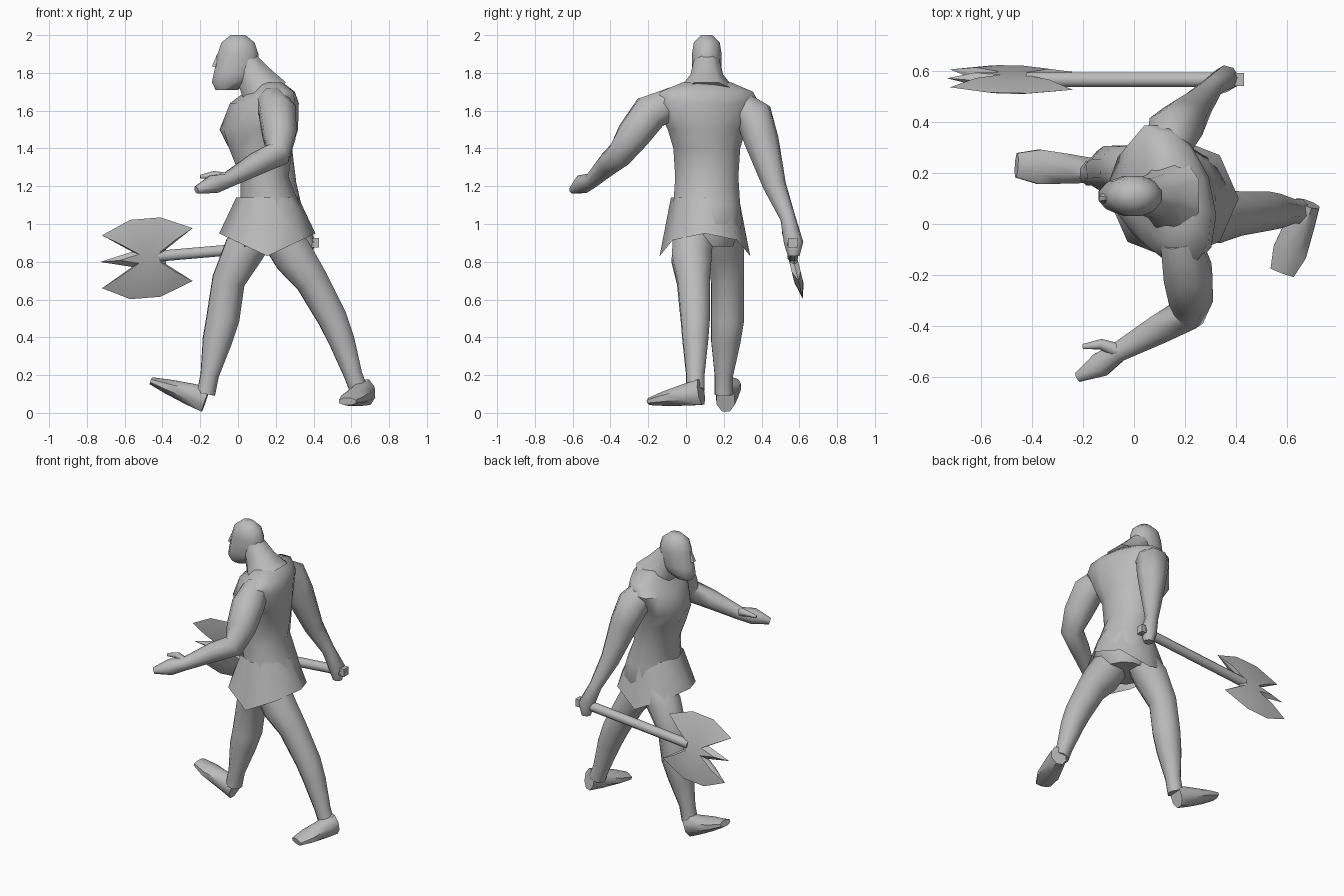
import bpy, bmesh, math
from mathutils import Vector

cube = bpy.data.objects.get("Cube")
if cube:
    bpy.data.objects.remove(cube, do_unlink=True)

shade = (.5, .5, .5, 1)
grey = bpy.data.materials.new("plain_grey")
grey.use_nodes = True
grey.diffuse_color = shade
grey.node_tree.nodes["Principled BSDF"].inputs["Base Color"].default_value = shade

AXIS_X, AXIS_Z = Vector((1, 0, 0)), Vector((0, 0, 1))


def finish(name, bm, angle=50):
    """Turn a bmesh into a shaded object."""
    bmesh.ops.recalc_face_normals(bm, faces=bm.faces)
    mesh = bpy.data.meshes.new(name)
    bm.to_mesh(mesh)
    bm.free()
    mesh.materials.append(grey)
    obj = bpy.data.objects.new(name, mesh)
    bpy.context.collection.objects.link(obj)
    bpy.ops.object.select_all(action='DESELECT')
    obj.select_set(True)
    bpy.context.view_layer.objects.active = obj
    bpy.ops.object.shade_smooth_by_angle(angle=math.radians(angle))


def bridge(bm, lower, upper):
    """Join two closed vertex loops with a band of faces."""
    for i in range(len(lower)):
        bm.faces.new((lower[i - 1], lower[i], upper[i], upper[i - 1]))


def add_ring(bm, centre, along, across, sides):
    """Polygon drawn between the inner and outer circle of its radius."""
    ring = []
    grow = 1 / math.sqrt(math.cos(math.pi / sides))
    for i in range(sides):
        turn = math.tau * (i + .5) / sides
        offset = along * math.cos(turn) + across * math.sin(turn)
        ring.append(bm.verts.new(centre + offset * grow))
    return ring


def skin(bm, rings):
    """Bridge successive rings and cap both ends."""
    for lower, upper in zip(rings, rings[1:]):
        bridge(bm, lower, upper)
    bm.faces.new(rings[0])
    bm.faces.new(rings[-1])


def limb(name, joints, side=AXIS_X, sides=8):
    """Tube through joints of x, y, z, radius and an optional second radius."""
    bm = bmesh.new()
    points = [Vector(joint[:3]) for joint in joints]
    rings = []
    for k, (point, joint) in enumerate(zip(points, joints)):
        ahead = points[min(k + 1, len(points) - 1)]
        behind = points[max(k - 1, 0)]
        tangent = (ahead - behind).normalized()
        side = (side - tangent * side.dot(tangent)).normalized()
        other = tangent.cross(side)
        rings.append(add_ring(bm, point, side * joint[3], other * joint[-1], sides))
    skin(bm, rings)
    finish(name, bm)


def column(name, y, rows, turn=0):
    """Upright body of level rings: height, x, depth radius, width radius."""
    bm = bmesh.new()
    rings = []
    for z, x, depth, width in rows:
        rings.append(add_ring(bm, Vector((x, y, z)), AXIS_X * depth, Vector((0, width, 0)), 12))
    skin(bm, rings)
    waist_height = 1.4
    for vert in bm.verts:
        if vert.co.z > waist_height:
            vert.co.x -= turn * (vert.co.y - y)
    finish(name, bm)


def foot(name, heel, toe):
    """Wedge that flattens and widens from heel to toe."""
    heel, toe = Vector(heel), Vector(toe)
    joints = []
    for step, height, width in ((0, .07, .05), (.3, .06, .06), (.7, .04, .07), (1, .02, .05)):
        joints.append((*heel.lerp(toe, step), height, width))
    limb(name, joints, AXIS_Z)


# Torso with the chest turned, neck and bearded head
column("torso", .11, [
    (.88, .17, .14, .14), (1, .18, .18, .19), (1.1, .17, .16, .18), (1.25, .14, .13, .17),
    (1.4, .12, .17, .18), (1.5, .11, .2, .21), (1.64, .14, .17, .28), (1.7, .17, .12, .25),
    (1.75, .16, .07, .13)], turn=.2)
limb("neck", [(.15, .11, 1.68, .13, .16), (.09, .11, 1.77, .1, .09), (.04, .11, 1.86, .07)])
column("head", .11, [
    (1.71, -.06, .06, .04), (1.75, -.04, .1, .07), (1.8, -.01, .12, .08),
    (1.9, 0, .11, .08), (1.96, 0, .09, .07), (2, 0, .04, .03)])
limb("nose", [(-.1, .1, 1.9, .01), (-.12, .1, 1.83, .02)], sides=6)

# Kilt whose hem dips at both sides
bm = bmesh.new()
waist, hem = [], []
corners = 8
for i in range(corners):
    turn = math.tau * i / corners
    c, s = math.cos(turn), math.sin(turn)
    waist.append(bm.verts.new((.155 + .165 * c, .1 + .18 * s, 1.14)))
    hem.append(bm.verts.new((.155 + .255 * c, .1 + .24 * s, .83 + .12 * abs(c))))
bridge(bm, waist, hem)
finish("kilt", bm, 60)

# Striding legs and feet
limb("front_leg", [
    (.1, .19, .95, .1), (.03, .2, .86, .11), (-.05, .22, .7, .09), (-.08, .22, .5, .09),
    (-.11, .21, .38, .08), (-.15, .2, .2, .05), (-.17, .2, .1, .05)])
foot("front_foot", (-.17, .21, .07), (-.46, .23, .17))
limb("back_leg", [
    (.2, .04, .98, .11), (.3, .03, .82, .11), (.39, .04, .7, .09), (.5, .05, .5, .08),
    (.55, .05, .38, .07), (.61, .05, .2, .05), (.64, .05, .12, .05)])
foot("back_foot", (.68, .08, .11), (.58, -.19, .06))

# Free arm with open hand and thumb
limb("free_arm", [
    (.18, -.06, 1.65, .08), (.21, -.19, 1.59, .1), (.22, -.28, 1.47, .09),
    (.21, -.35, 1.37, .07), (.1, -.41, 1.32, .06), (-.06, -.5, 1.23, .04),
    (-.13, -.55, 1.21, .05), (-.22, -.6, 1.18, .02)])
limb("thumb", [(-.05, -.5, 1.24, .03), (-.13, -.47, 1.26, .02), (-.2, -.48, 1.25, .01)])

# Axe arm with closed hand
limb("axe_arm", [
    (.12, .26, 1.64, .08), (.15, .36, 1.57, .1), (.19, .4, 1.44, .09),
    (.25, .47, 1.2, .06), (.31, .54, 1.03, .04), (.36, .57, .9, .05), (.36, .57, .83, .03)])

# Axe handle and butt
axe_y = .565
limb("axe_handle", [(.4, axe_y, .9, .03), (-.42, axe_y, .83, .03)], AXIS_Z)
limb("axe_butt", [(.38, axe_y, .9, .03), (.43, axe_y, .9, .03)], AXIS_Z, 4)

# Double-bladed head with a spike, mirrored across the handle line
upper_blade = [(.09, .04), (.23, .14), (.06, .21), (-.1, .21), (-.25, .14), (-.09, .04)]
lower_blade = [(along, -out) for along, out in reversed(upper_blade)]
outline = upper_blade + [(-.26, 0)] + lower_blade
bm = bmesh.new()


def blade_vert(along, out, thickness=0):
    rise = out + along * .08
    return bm.verts.new((along - .47, axe_y - rise * .25 + thickness, rise + .82))


edge = [blade_vert(*point) for point in outline]
for thickness in (-.024, .024):
    ridge = [blade_vert(along * .6, out * .6, thickness) for along, out in outline]
    centre = blade_vert(0, 0, thickness)
    bridge(bm, edge, ridge)
    for i in range(len(ridge)):
        bm.faces.new((ridge[i - 1], ridge[i], centre))
finish("axe_head", bm, 20)
